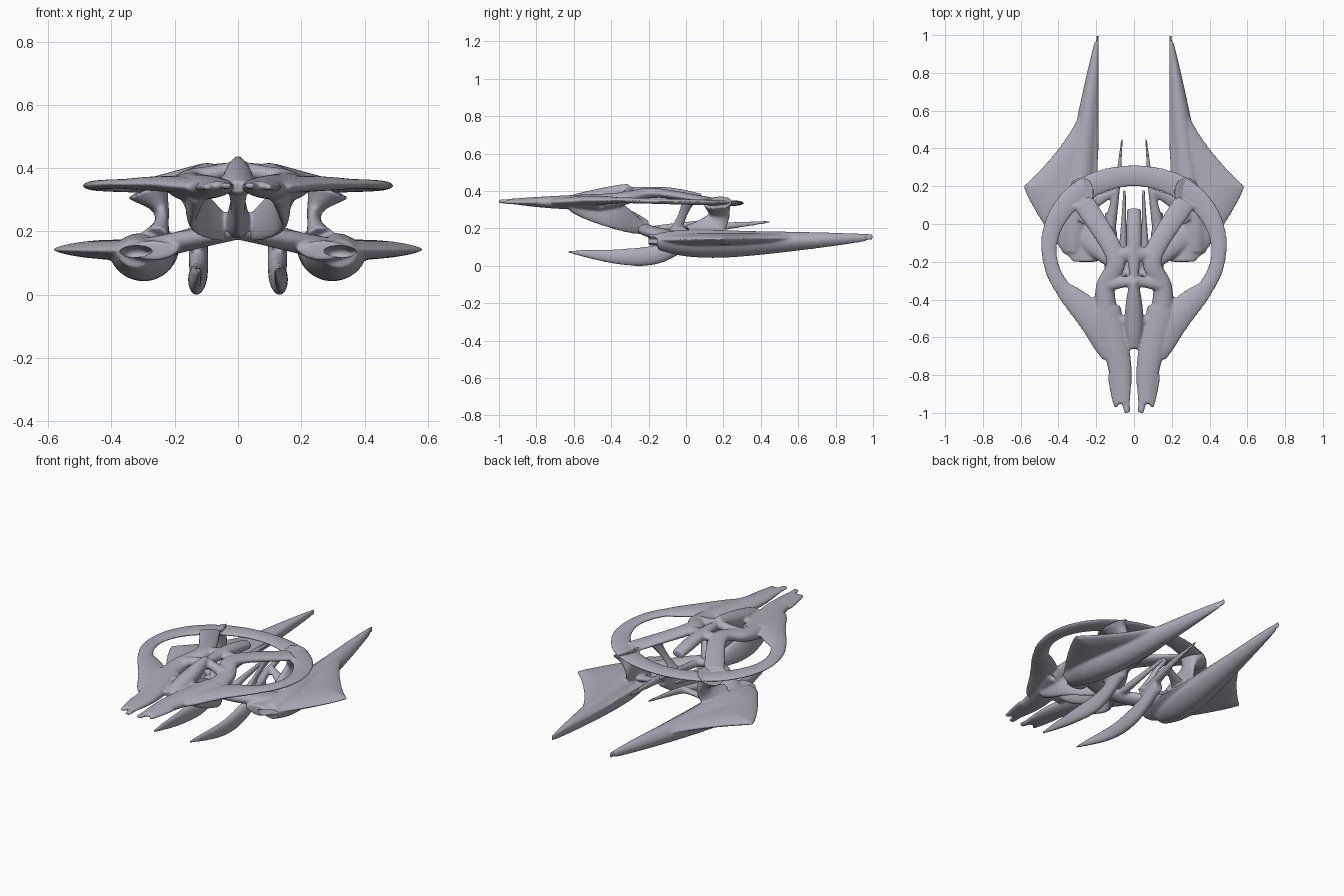
import bpy
import bmesh
from math import cos, sin, pi, copysign
from mathutils import Vector

if "Cube" in bpy.data.objects:
    bpy.data.objects.remove(bpy.data.objects["Cube"])

UP = Vector((0, 0, 1))
BACK = Vector((0, 1, 0))
STEPS, SIDES = 8, 24

shell = bpy.data.materials.new("lilac_grey_shell")
shell.use_nodes = True
shell.diffuse_color = (0.43, 0.42, 0.49, 1)
shell_shader = shell.node_tree.nodes["Principled BSDF"]
shell_shader.inputs["Base Color"].default_value = shell.diffuse_color


def smooth_path(points):
    """Catmull-Rom curve through the points."""
    knots = [Vector(point) for point in points]
    knots = [knots[0] * 2 - knots[1]] + knots + [knots[-1] * 2 - knots[-2]]
    path = []
    for a, b, c, d in zip(knots, knots[1:], knots[2:], knots[3:]):
        for step in range(STEPS):
            t = step / STEPS
            bend = (a * 2 - b * 5 + c * 4 - d) * t * t
            twist = (b * 3 - a - c * 3 + d) * t ** 3
            path.append(b + ((c - a) * t + bend + twist) / 2)
    return path + [knots[-2]]


def profile(sizes, t):
    """Parabola through the start, middle and end sizes."""
    start, middle, end = sizes
    return start * (1 - t) * (1 - 2 * t) + middle * 4 * t * (1 - t) + end * t * (2 * t - 1)


def loft(bm, path, widths, heights, mirror, up, along, sharp):
    """Skin elliptical or lens-shaped sections set along a path."""
    for side in ((1, -1) if mirror else (1,)):
        rings = []
        for i, centre in enumerate(path):
            ahead = path[min(i + 1, len(path) - 1)] - path[max(i - 1, 0)]
            across = (along or ahead.normalized()).cross(up).normalized()
            normal = across.cross(along or ahead.normalized())
            ring = []
            for k in range(SIDES):
                angle = 2 * pi * k / SIDES
                lift = copysign(abs(sin(angle)) ** sharp, sin(angle))
                spot = centre + across * widths[i] * cos(angle) + normal * heights[i] * lift
                ring.append(bm.verts.new((spot.x * side, spot.y, spot.z)))
            rings.append(ring)
        for lower, upper in zip(rings, rings[1:]):
            for k in range(SIDES):
                following = (k + 1) % SIDES
                bm.faces.new((lower[k], lower[following], upper[following], upper[k]))
        bm.faces.new(rings[0])
        bm.faces.new(rings[-1])


def limb(bm, points, widths, heights, mirror=True, up=UP, along=None, sharp=1):
    """Tapered member whose half sizes follow start, middle and end."""
    path = smooth_path(points)
    places = [i / (len(path) - 1) for i in range(len(path))]
    loft(bm, path, [profile(widths, t) for t in places],
         [profile(heights, t) for t in places], mirror, up, along, sharp)


def finish(bm, name):
    """Turn the collected lofts into one smooth object."""
    bmesh.ops.recalc_face_normals(bm, faces=bm.faces)
    mesh = bpy.data.meshes.new(name)
    bm.to_mesh(mesh)
    bm.free()
    mesh.materials.append(shell)
    mesh.shade_smooth()
    part = bpy.data.objects.new(name, mesh)
    bpy.context.collection.objects.link(part)
    return part


def blend(part):
    """Merge overlapping members and soften their joints."""
    remesh = part.modifiers.new("union", "REMESH")
    remesh.mode = "VOXEL"
    remesh.voxel_size = 0.007
    remesh.use_smooth_shade = True
    soften = part.modifiers.new("soften", "SMOOTH")
    soften.iterations = 5


# Upper hull: halo ring, an ellipse that is wider and lower at the back
hull = bmesh.new()
turns = [pi * step / 40 for step in range(-1, 41)]
loft(hull, [Vector((0.45 * sin(t), 0.385 * cos(t) - 0.13, 0.345 - 0.01 * cos(t))) for t in turns],
     [0.043 + 0.015 * cos(t) + 0.01 * sin(2 * t) ** 2 for t in turns],
     [0.015] * len(turns), True, UP, None, 1.4)
# Flanks from the ring to the nose
limb(hull, [(0.39, -0.33, 0.35), (0.22, -0.5, 0.35), (0.12, -0.7, 0.34)],
     (0.04, 0.08, 0.05), (0.012, 0.025, 0.02), sharp=1.4)
# Forked nose and its prong tips
limb(hull, [(0.06, -0.95, 0.345), (0.08, -0.73, 0.34), (0.15, -0.45, 0.34)],
     (0.04, 0.065, 0.08), (0.012, 0.032, 0.045))
limb(hull, [(0.035, -1, 0.345), (0.06, -0.85, 0.34)], (0.015, 0.025, 0.03), (0.01, 0.012, 0.014))
limb(hull, [(0.095, -0.97, 0.34), (0.1, -0.8, 0.34)], (0.01, 0.03, 0.04), (0.01, 0.012, 0.016))
# Shoulder arms
limb(hull, [(0.15, -0.45, 0.34), (0.15, -0.33, 0.36), (0.1, -0.17, 0.39), (0.27, 0.12, 0.35)],
     (0.06, 0.05, 0.06), (0.045, 0.03, 0.018))
# Nose bridge rising into the crest
limb(hull, [(0, -0.66, 0.34), (0, -0.5, 0.36), (0, -0.3, 0.41)],
     (0.03, 0.05, 0.02), (0.02, 0.045, 0.03), mirror=False)
limb(hull, [(0, -0.3, 0.4), (0.14, -0.32, 0.37)], (0.03, 0.03, 0.04), (0.025, 0.025, 0.03))
# Rear spine and its links to the arms
limb(hull, [(0, -0.3, 0.4), (0, -0.1, 0.39), (0, 0.08, 0.36)],
     (0.02, 0.04, 0.036), (0.02, 0.03, 0.025), mirror=False)
limb(hull, [(0, -0.15, 0.395), (0.12, -0.17, 0.385)], (0.04, 0.035, 0.03), (0.025, 0.025, 0.025))
# Keel column and cheek plates
limb(hull, [(0, -0.6, 0.33), (0, -0.4, 0.27), (0, -0.2, 0.21)],
     (0.03, 0.026, 0.05), (0.025, 0.07, 0.03), mirror=False, along=BACK)
limb(hull, [(0.13, -0.62, 0.32), (0.14, -0.4, 0.28), (0.03, -0.22, 0.2)],
     (0.03, 0.02, 0.03), (0.03, 0.08, 0.03), along=BACK)
blend(finish(hull, "upper_hull"))


def wing_edge(y):
    """Outer edge of the blade: flared shoulder, then a hollow sweep."""
    if y > 0.2:
        return 0.2 + 0.39 * ((1 - y) / 0.8) ** 2.3
    return 0.59 - 0.25 * ((0.2 - y) / 0.4) ** 1.2


# Lower wings: thin swept blades with a straight inner edge
wing = bmesh.new()
stations = [step / 50 for step in range(-10, 51)]
loft(wing, [Vector(((wing_edge(y) + 0.187) / 2, y, 0.14 + 0.015 * max(y, 0))) for y in stations],
     [(wing_edge(y) - 0.187) / 2 for y in stations],
     [0.034 - 0.015 * abs(y) for y in stations], True, UP, BACK, 1.5)
# Deep pods under the blades
limb(wing, [(0.32, -0.15, 0.13), (0.31, 0.05, 0.12), (0.27, 0.35, 0.12), (0.2, 0.96, 0.15)],
     (0.06, 0.09, 0.01), (0.045, 0.075, 0.02), along=BACK, sharp=1.3)
# Arched crossbar under the keel
limb(wing, [(-0.01, -0.24, 0.205), (0.12, -0.18, 0.18), (0.28, -0.04, 0.145)],
     (0.05, 0.05, 0.08), (0.028, 0.032, 0.035))
# Pylons and slanted struts that hold the ring
limb(wing, [(0.27, 0.08, 0.14), (0.24, 0.17, 0.25), (0.28, 0.17, 0.34)],
     (0.06, 0.022, 0.08), (0.12, 0.06, 0.08), up=BACK)
limb(wing, [(0.11, -0.06, 0.17), (0.19, 0.02, 0.365)],
     (0.025, 0.012, 0.03), (0.04, 0.025, 0.04), up=BACK)
# Tusks hanging below
limb(wing, [(0.12, -0.63, 0.075), (0.135, -0.35, 0.048), (0.125, -0.14, 0.065), (0.125, 0.06, 0.16)],
     (0.006, 0.026, 0.03), (0.006, 0.05, 0.035), along=BACK)
# Rear spikes, inner fins and their cross links
limb(wing, [(0.063, 0.45, 0.235), (0.09, 0.2, 0.21), (0.14, -0.08, 0.165)],
     (0.006, 0.017, 0.04), (0.006, 0.02, 0.025), along=BACK)
limb(wing, [(0.05, 0.18, 0.24), (0.06, -0.2, 0.19)],
     (0.008, 0.015, 0.03), (0.012, 0.02, 0.02), along=BACK)
limb(wing, [(0.1, 0.17, 0.21), (0.25, 0.1, 0.165)], (0.015, 0.03, 0.05), (0.02, 0.016, 0.02))
wings = finish(wing, "lower_wings")
blend(wings)

# Recessed intakes at the pod fronts
recess = bmesh.new()
limb(recess, [(0.325, -0.25, 0.14), (0.32, -0.03, 0.13)],
     (0.05, 0.05, 0.03), (0.016, 0.018, 0.012), along=BACK)
cutter = finish(recess, "intake_cutter")
cutter.hide_render = True
cutter.hide_viewport = True
intakes = wings.modifiers.new("intakes", "BOOLEAN")
intakes.operation = "DIFFERENCE"
intakes.object = cutter
